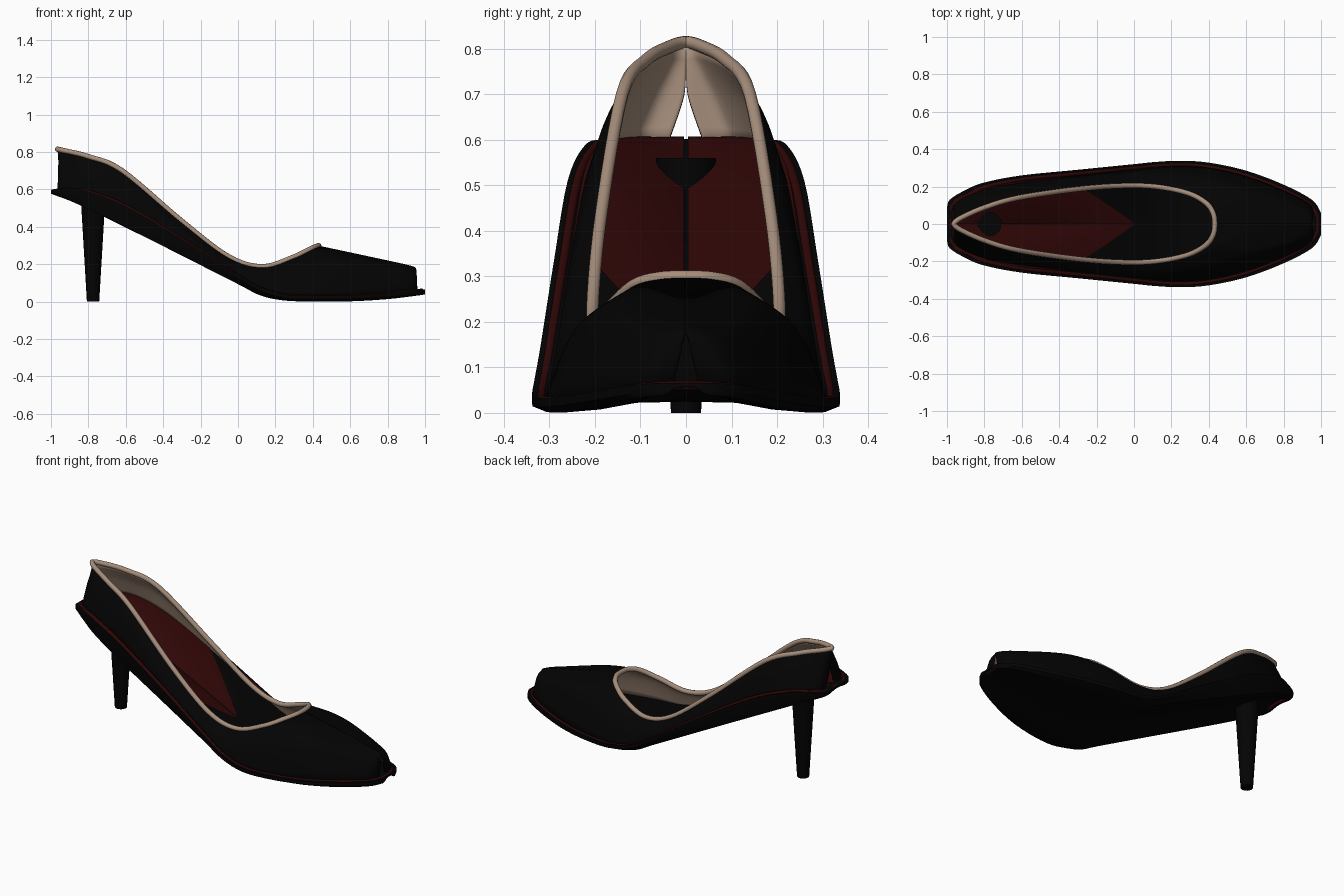
import bpy, bmesh, math
from mathutils import Vector

if "Cube" in bpy.data.objects:
    bpy.data.objects.remove(bpy.data.objects["Cube"])


def mat(name, rgb):
    m = bpy.data.materials.new(name)
    m.diffuse_color = (*rgb, 1)
    m.use_nodes = True
    m.node_tree.nodes["Principled BSDF"].inputs["Base Color"].default_value = m.diffuse_color
    return m


BLACK = mat("black_leather", (0.001, 0.001, 0.001))
RED = mat("dark_red", (0.03, 0.002, 0.002))
BEIGE = mat("beige_lining", (0.38, 0.27, 0.2))


def spline(pts, n):
    """Catmull-Rom samples through points of any dimension."""
    P = [pts[0]] + list(pts) + [pts[-1]]
    out = []
    for i in range(1, len(P) - 2):
        for k in range(n):
            t = k / n
            out.append(tuple(0.5 * (2 * b + (c - a) * t + (2 * a - 5 * b + 4 * c - d) * t * t
                                    + (3 * b - a - 3 * c + d) * t ** 3)
                             for a, b, c, d in zip(*P[i - 1:i + 3])))
    return out + [tuple(pts[-1])]


def grid(name, rows, mats, closed=False):
    """Smooth-shaded surface lofted through rows of points."""
    n = len(rows[0])
    faces = []
    for i in range(len(rows) - 1):
        for j in range(n if closed else n - 1):
            k = (j + 1) % n
            faces.append((i * n + j, i * n + k, (i + 1) * n + k, (i + 1) * n + j))
    if closed:
        faces += [tuple(range(n))[::-1], tuple((len(rows) - 1) * n + j for j in range(n))]
    me = bpy.data.meshes.new(name)
    me.from_pydata([p for r in rows for p in r], [], faces)
    if closed:
        bm = bmesh.new()
        bm.from_mesh(me)
        bmesh.ops.recalc_face_normals(bm, faces=bm.faces)
        bm.to_mesh(me)
        bm.free()
    for m in mats:
        me.materials.append(m)
    o = bpy.data.objects.new(name, me)
    bpy.context.collection.objects.link(o)
    bpy.ops.object.select_all(action='DESELECT')
    bpy.context.view_layer.objects.active = o
    o.select_set(True)
    bpy.ops.object.shade_smooth_by_angle(angle=math.radians(40))
    return o


def mirror_y(o):
    m = o.modifiers.new("mirror", 'MIRROR')
    m.use_axis = (False, True, False)
    m.use_mirror_merge = False


def tube(name, half, radius, m):
    """Closed round piping from one half path, mirrored in y."""
    pts = half + [(x, -y, z) for x, y, z in half[-2:0:-1]]
    cu = bpy.data.curves.new(name, 'CURVE')
    cu.dimensions = '3D'
    cu.bevel_depth, cu.bevel_resolution = radius, 3
    s = cu.splines.new('POLY')
    s.points.add(len(pts) - 1)
    for p, q in zip(s.points, pts):
        p.co = (*q, 1)
    s.use_cyclic_u = True
    cu.materials.append(m)
    bpy.context.collection.objects.link(bpy.data.objects.new(name, cu))


# sole stations: x, half width, edge height, underside height
SOLE = spline([(-1, .08, .595, .578), (-.985, .13, .60, .57), (-.9, .182, .60, .535),
               (-.8, .222, .588, .486), (-.6, .26, .51, .387), (-.3, .29, .335, .238),
               (0, .32, .145, .09), (.12, .332, .078, .03), (.25, .338, .04, .004),
               (.4, .328, .033, 0), (.6, .285, .035, 0), (.8, .21, .046, .012),
               (.95, .13, .06, .03), (1, .06, .066, .038)], 5)


def sole_at(x):
    for a, b in zip(SOLE, SOLE[1:]):
        if x <= b[0]:
            t = max(0, (x - a[0]) / (b[0] - a[0]))
            return [p + (q - p) * t for p, q in zip(a, b)]
    return SOLE[-1]


def top_z(e, b, v):
    c = max(b + .045, e - .085)
    c = c if e > c else e
    return e + (c - e) * (1 - v) ** 2


# sole: dished top, narrow edge lip, hollowed underside
rows = []
for x, w, e, b in SOLE:
    lip = max(e - .02, b)
    mid = b + min(.03, max(0, top_z(e, b, 0) - b - .008))
    half = [(x, v * w, top_z(e, b, v)) for v in (.25, .5, .75, 1)]
    half += [(x, w, lip), (x, w * .91, b + (lip - b) * .1),
             (x, w * .65, b + (mid - b) * .3), (x, w * .35, b + (mid - b) * .9)]
    rows.append([(x, 0, top_z(e, b, 0))] + half + [(x, 0, mid)]
                + [(p[0], -p[1], p[2]) for p in half[::-1]])
grid("sole", rows, [BLACK], closed=True)

# red insole pad with notched front and a centre seam
rows = []
for i in range(9):
    v = i / 8
    row = []
    for j in range(41):
        x = -.965 + j / 40 * (.965 - .37 * v)
        _, w, e, b = sole_at(x)
        row.append((x, .004 + v * .86 * w, top_z(e, b, v * .86) + .006))
    rows.append(row)
mirror_y(grid("insole_pad", rows, [RED]))

# red welt piping sunk into the sole edge
half = [(-.982, 0, .592)] + [(x * .982, w - .02, e - .006) for x, w, e, b in SOLE] + [(.982, 0, .06)]
tube("welt_piping", half, .010, RED)

# upper columns: bottom xy, bulge xyz, topline xyz, bulge sharpness
cols = spline([
    (-.955, .04, -.957, 0, .70, -.965, 0, .815, 5),
    (-.952, .12, -.95, .07, .71, -.93, .03, .807, 4),
    (-.8, .19, -.8, .142, .69, -.8, .088, .775, 4),
    (-.6, .225, -.6, .188, .62, -.62, .14, .70, 4),
    (-.3, .258, -.3, .238, .38, -.3, .187, .43, 4),
    (0, .29, -.02, .265, .19, -.05, .205, .24, 3),
    (.25, .31, .2, .27, .155, .13, .198, .187, 2.5),
    (.45, .295, .42, .245, .21, .29, .164, .235, 2.5),
    (.7, .225, .64, .175, .235, .385, .112, .281, 3),
    (.935, .115, .92, .08, .18, .424, .055, .297, 6),
    (.955, .03, .957, 0, .187, .432, 0, .299, 16)], 6)
rows = []
for c in cols:
    B = Vector((c[0], c[1], sole_at(c[0])[2] - .012))
    M, T = Vector(c[2:5]), Vector(c[5:8])
    row = []
    for j in range(21):
        u = j / 20
        a, m, t = (1 - u) ** 2, 2 * c[8] * u * (1 - u), u * u
        row.append(tuple((B * a + M * m + T * t) / (a + m + t)))
    rows.append(row)
upper = grid("upper", rows, [BLACK, BEIGE])
s = upper.modifiers.new("lining", 'SOLIDIFY')
s.thickness, s.offset = .008, -1
s.material_offset = 1
mirror_y(upper)

# beige topline binding
tube("topline_binding", [tuple(c[5:8]) for c in cols], .014, BEIGE)

# tapered round heel, its top poking through the insole
grid("heel", [[(-.775 + r * math.cos(k * math.tau / 32), r * math.sin(k * math.tau / 32), z)
               for k in range(32)]
              for r, z in ((.033, 0), (.046, .22), (.066, .56))], [BLACK], closed=True)
